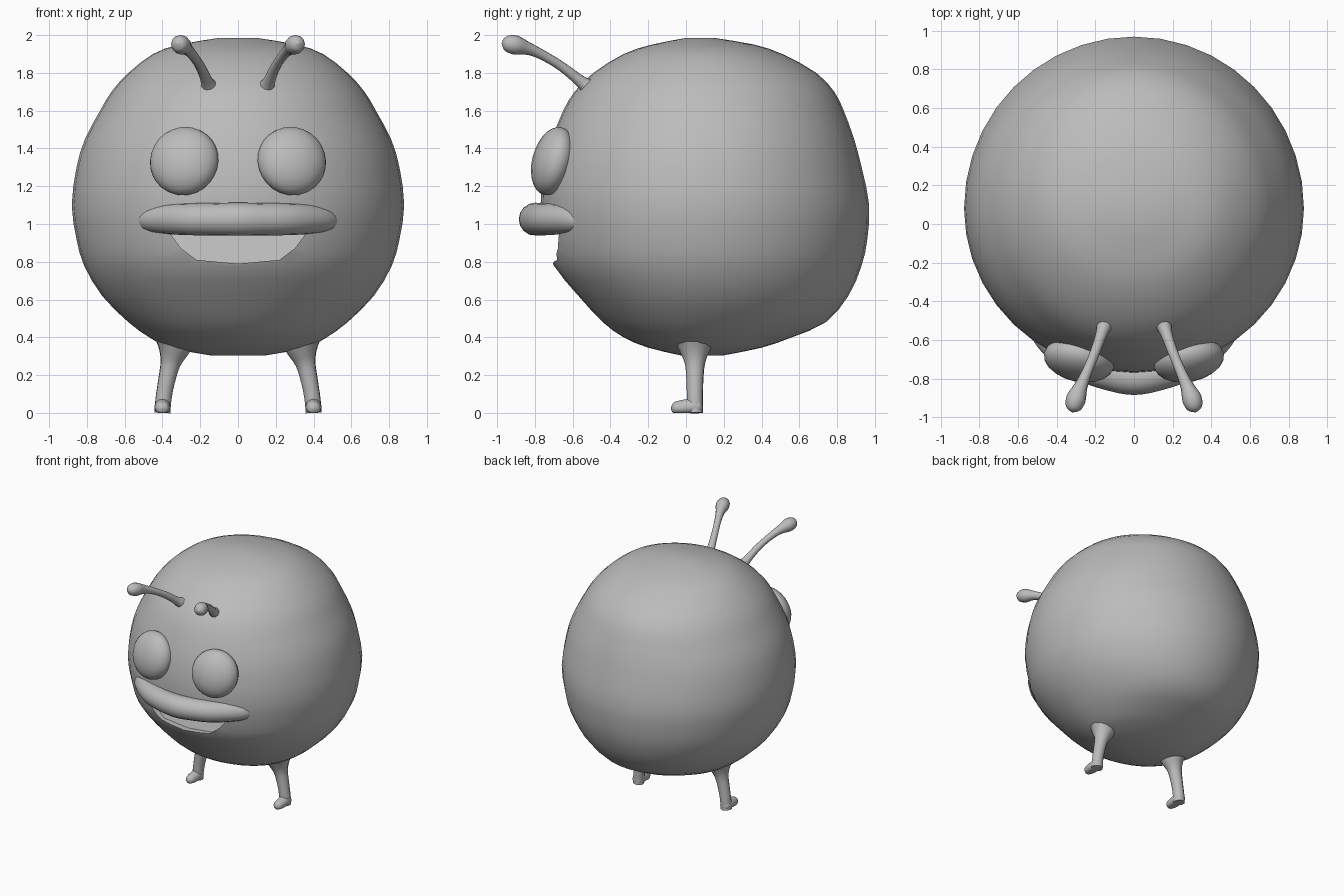
import bpy, bmesh, math
from mathutils import Vector, Matrix

if "Cube" in bpy.data.objects:
    bpy.data.objects.remove(bpy.data.objects["Cube"])

grey = bpy.data.materials.new("grey")
grey.diffuse_color = (0.5, 0.5, 0.5, 1)
grey.use_nodes = True
grey.node_tree.nodes["Principled BSDF"].inputs["Base Color"].default_value = grey.diffuse_color


def make(name, bm, angle=60):
    bmesh.ops.recalc_face_normals(bm, faces=bm.faces[:])
    me = bpy.data.meshes.new(name)
    bm.to_mesh(me)
    bm.free()
    me.materials.append(grey)
    ob = bpy.data.objects.new(name, me)
    bpy.context.collection.objects.link(ob)
    smooth(ob, angle)
    return ob


def smooth(ob, angle):
    bpy.ops.object.select_all(action='DESELECT')
    bpy.context.view_layer.objects.active = ob
    ob.select_set(True)
    bpy.ops.object.shade_smooth_by_angle(angle=math.radians(angle))


def spline(keys, steps):
    """Catmull-Rom through tuples of any length."""
    k = [keys[0]] + list(keys) + [keys[-1]]
    out = []
    for i in range(1, len(k) - 2):
        for s in range(steps):
            t = s / steps
            out.append([0.5 * (2 * b + (c - a) * t + (2 * a - 5 * b + 4 * c - d) * t * t
                        + (3 * b - a - 3 * c + d) * t ** 3)
                        for a, b, c, d in zip(k[i - 1], k[i], k[i + 1], k[i + 2])])
    return out + [list(keys[-1])]


def skin(rings):
    bm = bmesh.new()
    vs = [[bm.verts.new(p) for p in r] for r in rings]
    n = len(vs[0])
    for a, b in zip(vs, vs[1:]):
        for j in range(n):
            bm.faces.new((a[j], a[(j + 1) % n], b[(j + 1) % n], b[j]))
    bm.faces.new(vs[0])
    bm.faces.new(vs[-1])
    return bm


def tube(name, keys, side=1, floor=-1.0, segs=12, steps=4):
    """Sweep a circle along (x, y, z, radius) keys, flattened at a floor height."""
    pts = spline([(side * k[0],) + tuple(k[1:]) for k in keys], steps)
    rings = []
    for i, p in enumerate(pts):
        a, b = pts[max(i - 1, 0)], pts[min(i + 1, len(pts) - 1)]
        d = (Vector(b[:3]) - Vector(a[:3])).normalized()
        u = d.cross(Vector((0.3 * side, 0.9, 0.3) if abs(d.z) > 0.8 else (0, 0, 1))).normalized()
        v = d.cross(u)
        ring = []
        for j in range(segs):
            t = math.tau * j / segs
            q = Vector(p[:3]) + (u * math.cos(t) + v * math.sin(t)) * max(p[3], 0.002)
            q.z = max(q.z, floor)
            ring.append(q)
        rings.append(ring)
    return make(name, skin(rings))


# Round body: height, half width, front y, back y
levels = [(.305, .15, -.03, .20), (.345, .36, -.20, .40), (.40, .47, -.33, .56),
          (.48, .58, -.44, .74), (.62, .72, -.57, .86), (.78, .815, -.70, .93),
          (.92, .855, -.745, .96), (1.10, .88, -.77, .97), (1.30, .855, -.75, .93),
          (1.45, .81, -.71, .89), (1.60, .73, -.65, .835), (1.70, .67, -.59, .785),
          (1.80, .58, -.49, .69), (1.90, .45, -.33, .51), (1.95, .31, -.18, .36),
          (1.985, .10, 0, .15)]
rings = []
for z, w, f, b in spline(levels, 2):
    ring = []
    for j in range(40):
        t = math.tau * j / 40
        s = math.sin(t)
        ring.append((w * math.cos(t), .08 + s * ((b - .08) if s > 0 else (.08 - f)), z))
    rings.append(ring)
body = make("body", skin(rings), 40)

# Open mouth, cut as a shallow pocket with a sloping floor
outline = [(-.36, .95), (-.30, .87), (-.22, .81), (0, .79), (.22, .81), (.30, .87), (.36, .95)]
cutter = make("mouth_cutter", skin([[(x, -1.2, z) for x, z in outline],
                                    [(x, -.60 - (.95 - z) * .35, z) for x, z in outline]]))
cutter.hide_render = True
cut = body.modifiers.new("mouth", 'BOOLEAN')
cut.operation, cut.solver, cut.object = 'DIFFERENCE', 'EXACT', cutter
bpy.context.view_layer.objects.active = body
bpy.ops.object.modifier_apply(modifier="mouth")
bpy.data.objects.remove(cutter)
smooth(body, 40)

# Upper lip, flat underneath
half = [(.13, -.775, 1.025, .086), (.26, -.73, 1.025, .084),
        (.38, -.65, 1.025, .078), (.47, -.575, 1.02, .06), (.52, -.50, 1.02, .03)]
lip = [(-x, y, z, r) for x, y, z, r in reversed(half)] + [(0, -.797, 1.025, .088)] + half
tube("upper_lip", lip, floor=.94, segs=16)

for side, tag in ((1, "right"), (-1, "left")):
    # Lens-shaped eye, tilted back and outward
    bm = bmesh.new()
    bmesh.ops.create_uvsphere(bm, u_segments=20, v_segments=14, radius=1)
    bm.transform(Matrix.Translation((side * .285, -.705, 1.333))
                 @ Matrix.Rotation(side * math.radians(12), 4, 'Z')
                 @ Matrix.Rotation(math.radians(-15), 4, 'X')
                 @ Matrix.Diagonal((.185, .105, .185, 1)))
    make("eye_" + tag, bm)

    # Antenna with flared root and long bulb
    tube("antenna_" + tag, [(.14, -.48, 1.70, .075), (.16, -.545, 1.745, .035),
                            (.20, -.66, 1.835, .026), (.245, -.77, 1.90, .027),
                            (.275, -.84, 1.93, .035), (.30, -.905, 1.948, .051),
                            (.315, -.955, 1.955, .038), (.32, -.975, 1.956, .004)], side)

    # Leg with flared top
    tube("leg_" + tag, [(.33, .045, .40, .12), (.34, .045, .335, .085), (.358, .047, .26, .054),
                        (.38, .047, .16, .045), (.395, .047, .07, .043), (.40, .047, 0, .043)], side)

    # Foot pointing forward
    tube("foot_" + tag, [(.40, .09, .03, .004), (.40, .075, .03, .036), (.40, .03, .032, .043),
                         (.40, -.03, .026, .04), (.40, -.065, .025, .03),
                         (.40, -.08, .025, .004)], side, floor=0)
